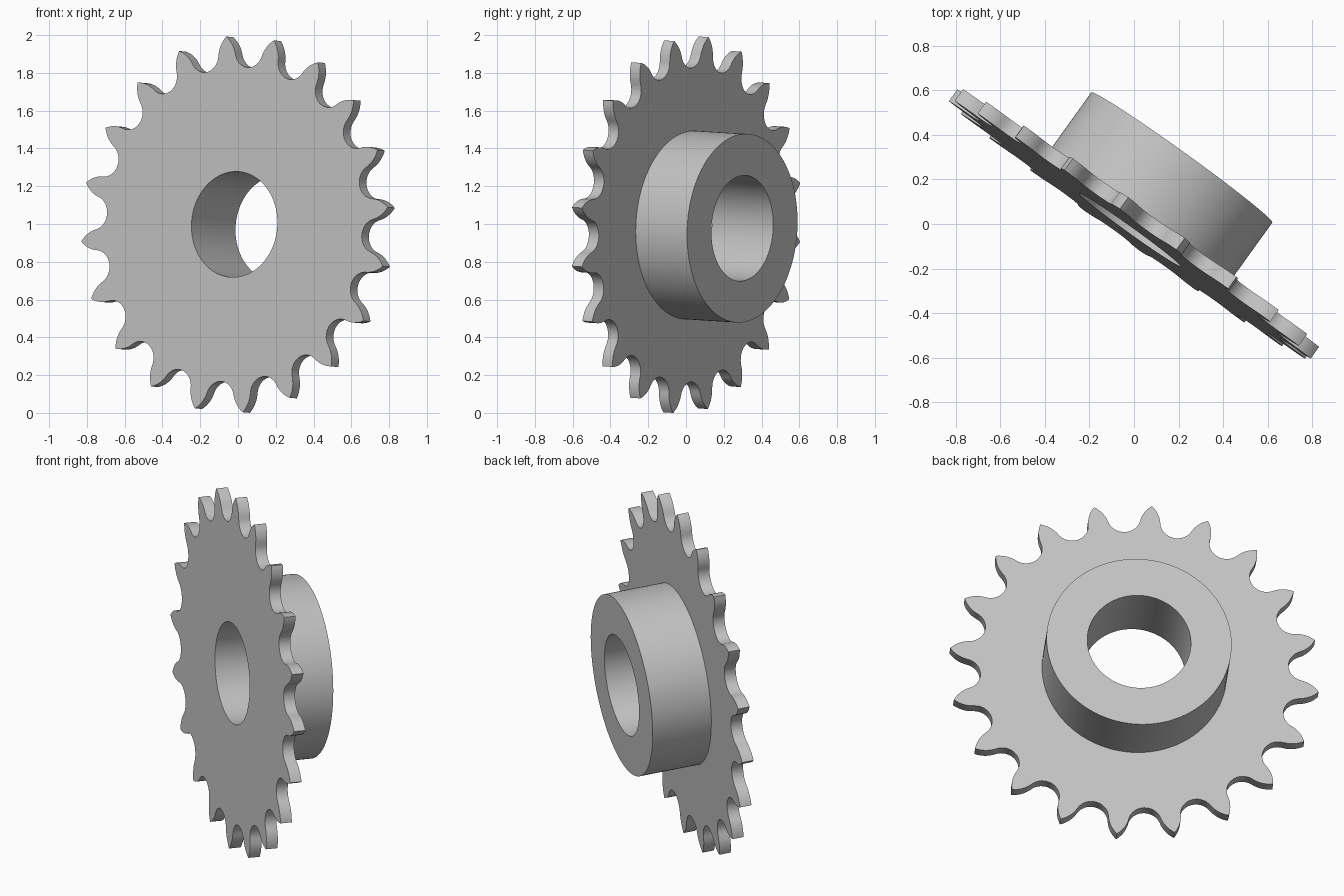
import bpy, bmesh
from math import sin, cos, pi, radians, atan2
from mathutils import Matrix, Vector

cube = bpy.data.objects.get("Cube")
if cube:
    bpy.data.objects.remove(cube, do_unlink=True)

TEETH = 20
TIP, PITCH, SEAT = 1.0, 0.924, 0.09      # tip radius, pitch radius, roller seat radius
BORE, HUB = 0.28, 0.5                    # radii
PLATE, LENGTH = 0.065, 0.4               # plate thickness, overall depth
SEAT_END = radians(8)

steel = bpy.data.materials.new("steel grey")
steel.use_nodes = True
grey = (0.55, 0.55, 0.55, 1)
steel.diffuse_color = grey
steel.node_tree.nodes["Principled BSDF"].inputs["Base Color"].default_value = grey


def half_tooth():
    """Points from the tooth tip down the flank to the bottom of the roller seat."""
    half = pi / TEETH
    centre = Vector((PITCH * sin(half), PITCH * cos(half)))
    start = centre - SEAT * Vector((cos(SEAT_END), sin(SEAT_END)))
    tip = Vector((0, TIP))
    # control point continues the seat tangent, giving a convex flank
    bend = start + 0.06 * Vector((-sin(SEAT_END), cos(SEAT_END)))
    flank = []
    for i in range(7):
        t = i / 7
        flank.append(tip * (1 - t) ** 2 + bend * 2 * t * (1 - t) + start * t * t)
    seat = []
    for i in range(9):
        a = SEAT_END + (pi / 2 - half - SEAT_END) * i / 8
        seat.append(centre - SEAT * Vector((cos(a), sin(a))))
    return flank + seat


# Full outline: each tooth is a half and its mirror, repeated round the wheel
half = half_tooth()
tooth = [Vector((-p.x, p.y)) for p in reversed(half[1:-1])] + half
outline = []
for k in range(TEETH):
    turn = Matrix.Rotation(-2 * pi * k / TEETH, 2)
    outline += [turn @ p for p in tooth]
count = len(outline)


def circle(radius):
    first = atan2(outline[0].x, outline[0].y)
    return [Vector((radius * sin(first + 2 * pi * i / count),
                    radius * cos(first + 2 * pi * i / count))) for i in range(count)]


root = [p.normalized() * 0.8 for p in outline]

# Closed section: plate rim, back face, hub wall, hub end, bore, front face
section = [(outline, 0), (outline, PLATE), (root, PLATE), (circle(HUB), PLATE),
           (circle(HUB), LENGTH), (circle(BORE), LENGTH), (circle(BORE), 0), (root, 0)]
bm = bmesh.new()
rings = [[bm.verts.new((p.x, depth, p.y)) for p in loop] for loop, depth in section]
for r, ring in enumerate(rings):
    after = rings[(r + 1) % len(rings)]
    for i in range(count):
        j = (i + 1) % count
        bm.faces.new((ring[i], ring[j], after[j], after[i]))
bmesh.ops.recalc_face_normals(bm, faces=bm.faces)

# Turn and tilt the wheel, then centre it and stand it on the ground
pose = (Matrix.Rotation(radians(-35.7), 4, 'Z') @ Matrix.Rotation(radians(-2.9), 4, 'X')
        @ Matrix.Rotation(radians(-5.2), 4, 'Y'))
bm.transform(pose)
low = Vector([min(v.co[a] for v in bm.verts) for a in range(3)])
high = Vector([max(v.co[a] for v in bm.verts) for a in range(3)])
middle = (low + high) / 2
bm.transform(Matrix.Translation((-middle.x, -middle.y, -low.z)))

mesh = bpy.data.meshes.new("sprocket_wheel")
bm.to_mesh(mesh)
bm.free()
mesh.materials.append(steel)
wheel = bpy.data.objects.new("sprocket_wheel", mesh)
bpy.context.collection.objects.link(wheel)

bpy.ops.object.select_all(action='DESELECT')
wheel.select_set(True)
bpy.context.view_layer.objects.active = wheel
bpy.ops.object.shade_smooth_by_angle(angle=radians(30))
